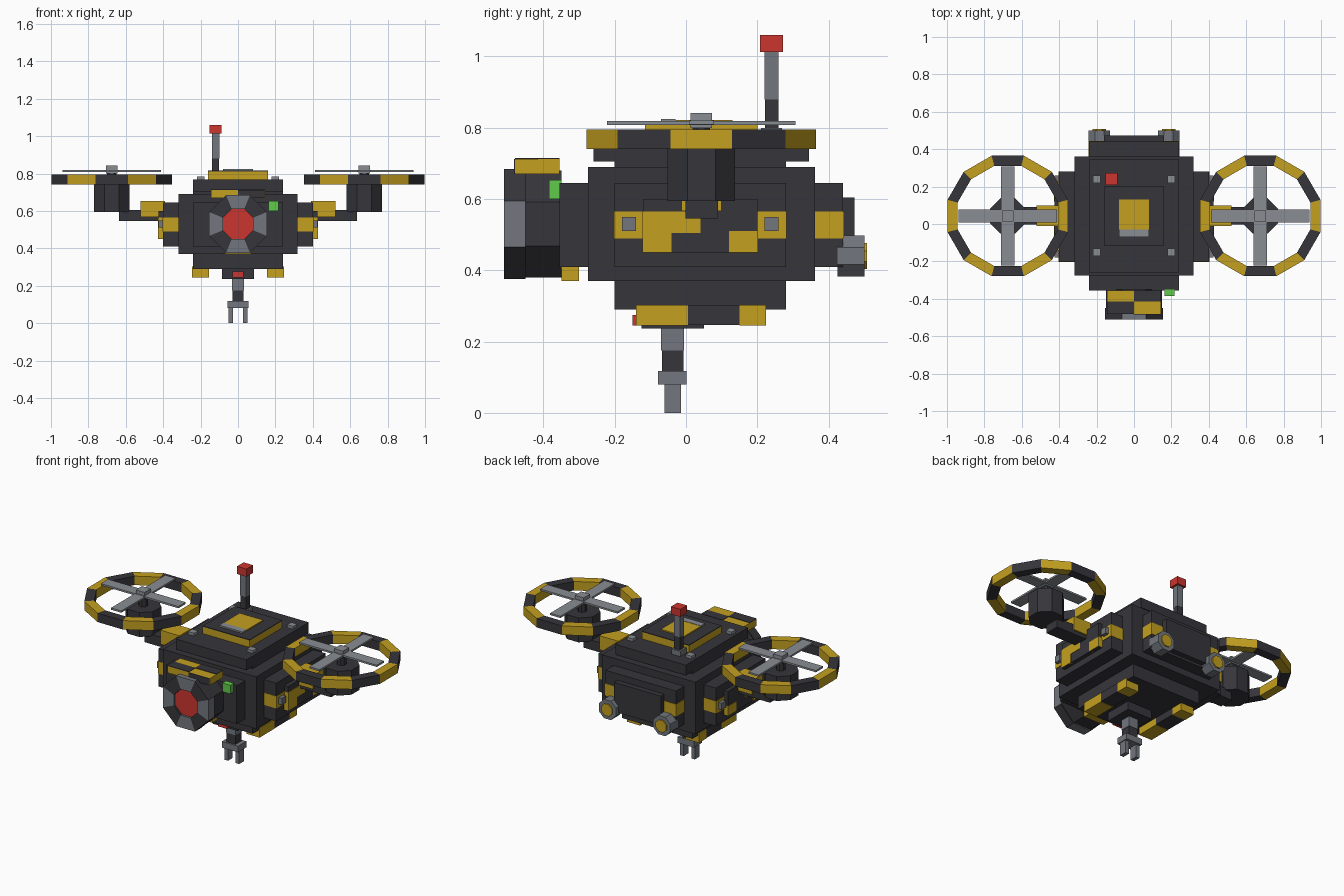
import bpy, bmesh
from math import pi, cos, sin, tan
from mathutils import Matrix

cube = bpy.data.objects.get("Cube")
if cube:
    bpy.data.objects.remove(cube)


def material(name, r, g, b):
    m = bpy.data.materials.new(name)
    m.use_nodes = True
    m.diffuse_color = (r, g, b, 1)
    m.node_tree.nodes["Principled BSDF"].inputs["Base Color"].default_value = (r, g, b, 1)
    return m


DARK = material("charcoal", 0.037, 0.036, 0.043)
YELLOW = material("warning yellow", 0.55, 0.35, 0.014)
GRAY = material("steel gray", 0.17, 0.185, 0.21)
LIGHT = material("light steel", 0.25, 0.27, 0.29)
RED = material("signal red", 0.6, 0.035, 0.028)
GREEN = material("signal green", 0.12, 0.6, 0.07)
CY = 0.043  # hull centre along y


def finish(name, bm, *mats):
    mesh = bpy.data.meshes.new(name)
    bmesh.ops.recalc_face_normals(bm, faces=bm.faces)
    bm.to_mesh(mesh)
    bm.free()
    ob = bpy.data.objects.new(name, mesh)
    for m in mats:
        mesh.materials.append(m)
    bpy.context.collection.objects.link(ob)
    return ob


def box(name, mat, x, y, z):
    """Box from (low, high) pairs."""
    bm = bmesh.new()
    size = [p[1] - p[0] for p in (x, y, z)]
    mid = [sum(p) / 2 for p in (x, y, z)]
    bmesh.ops.create_cube(bm, size=1, matrix=Matrix.Translation(mid) @ Matrix.Diagonal((*size, 1)))
    return finish(name, bm, mat)


def pair(name, mat, x, y, z):
    """The same box on both sides."""
    box("left_" + name, mat, x, y, z)
    box("right_" + name, mat, (-x[1], -x[0]), y, z)


def prism(name, mat, apothem, depth, place, sides=8):
    """Flat-sided prism along local z with a face towards local +x."""
    bm = bmesh.new()
    r = apothem / cos(pi / sides)
    bmesh.ops.create_cone(bm, cap_ends=True, segments=sides, radius1=r, radius2=r, depth=depth,
                          matrix=place @ Matrix.Rotation(pi / sides, 4, "Z"))
    return finish(name, bm, mat)


def ring(name, outer, inner, depth, place, sides, mats):
    """Segmented ring whose segments alternate between two materials."""
    bm = bmesh.new()
    for i in range(sides):
        corners = []
        for a in (i - 0.5, i + 0.5):
            ang = a * 2 * pi / sides
            for r in (outer, inner):
                for h in (-depth / 2, depth / 2):
                    rr = r / cos(pi / sides)
                    corners.append(bm.verts.new(place @ Matrix.Translation((rr * cos(ang), rr * sin(ang), h)).translation))
        c = corners
        for quad in ((0, 1, 5, 4), (2, 6, 7, 3), (1, 3, 7, 5), (0, 4, 6, 2)):
            bm.faces.new([c[k] for k in quad]).material_index = i % 2
    bmesh.ops.remove_doubles(bm, verts=bm.verts, dist=0.0001)
    return finish(name, bm, *mats)


# Stepped hull
S = (-0.24, 0.24)
box("hull_core", DARK, (-0.317, 0.317), (-0.275, 0.362), (0.37, 0.69))
box("hull_front_panel", DARK, S, (-0.355, -0.27), (0.41, 0.645))
box("hull_back_panel", DARK, S, (0.36, 0.44), (0.41, 0.645))
box("back_hatch", DARK, (-0.16, 0.16), (0.44, 0.473), (0.425, 0.605))
box("hull_neck", DARK, S, (-0.2, 0.28), (0.68, 0.71))
box("hull_roof", DARK, S, (-0.26, 0.345), (0.705, 0.768))
box("hull_belly", DARK, S, (-0.2, 0.28), (0.29, 0.38))
pair("side_panel", DARK, (0.31, 0.4), (-0.2, 0.28), (0.41, 0.645))
pair("side_hatch", DARK, (0.4, 0.425), (-0.12, 0.2), (0.45, 0.6))

# Roof hatch with yellow rim and badge plate
box("roof_hatch_rim", YELLOW, (-0.16, 0.16), (-0.115, 0.2), (0.765, 0.81))
box("roof_hatch_top", DARK, (-0.16, 0.16), (-0.115, 0.2), (0.81, 0.815))
box("roof_hatch_badge", YELLOW, (-0.08, 0.08), (-0.03, 0.13), (0.815, 0.822))
box("roof_hatch_handle", LIGHT, (-0.08, 0.08), (-0.07, -0.03), (0.815, 0.824))
for y in (-0.15, 0.24):
    pair("roof_bolt", LIGHT, (0.18, 0.22), (y - 0.02, y + 0.02), (0.765, 0.785))

# Yellow side markings and bolts
for y in (-0.2, 0.2):
    pair("side_corner_band", YELLOW, (0.315, 0.403), (y - 0.002, y + 0.082), (0.49, 0.565))
    pair("side_bolt", GRAY, (0.4, 0.425), (y + 0.02, y + 0.06), (0.51, 0.55))
pair("side_patch_front", YELLOW, (0.4, 0.428), (-0.122, -0.04), (0.45, 0.565))
pair("side_patch_middle", YELLOW, (0.42, 0.428), (-0.04, 0.04), (0.505, 0.565))
pair("side_patch_back", YELLOW, (0.4, 0.428), (0.12, 0.202), (0.45, 0.51))
pair("back_corner_band", YELLOW, (0.16, 0.243), (0.36, 0.443), (0.49, 0.565))

# Front eye: dark barrel, segmented ring and red lens
to_front = Matrix.Rotation(pi / 2, 4, "X")


def facing(x, y, z):
    return Matrix.Translation((x, y, z)) @ to_front


prism("eye_barrel", DARK, 0.15, 0.11, facing(0, -0.405, 0.53))
ring("eye_ring", 0.155, 0.08, 0.06, facing(0, -0.48, 0.53), 8, (GRAY, DARK))
prism("eye_lens", RED, 0.083, 0.03, facing(0, -0.482, 0.53))
box("chin_marker", YELLOW, (-0.07, 0.07), (-0.35, -0.3), (0.37, 0.412))
box("status_light", GREEN, (0.163, 0.217), (-0.385, -0.35), (0.6, 0.653))

# Brow over the eye with a painted checker on top
brow = box("brow", YELLOW, (-0.145, 0.145), (-0.48, -0.355), (0.67, 0.712))
box("brow_front_plate", DARK, (0, 0.143), (-0.483, -0.48), (0.67, 0.712))
box("brow_top_plate_front", DARK, (-0.145, 0), (-0.48, -0.415), (0.712, 0.715))
box("brow_top_plate_back", DARK, (0, 0.145), (-0.415, -0.355), (0.712, 0.715))

# Belly skids, turret and claw
pair("skid_front", YELLOW, (0.155, 0.245), (-0.14, 0.005), (0.245, 0.303))
pair("skid_middle", DARK, (0.155, 0.245), (0.005, 0.15), (0.247, 0.303))
pair("skid_back", YELLOW, (0.155, 0.245), (0.15, 0.225), (0.245, 0.303))
box("claw_turret", DARK, (-0.085, 0.085), (-0.125, 0.05), (0.237, 0.295))
box("turret_light", RED, (-0.03, 0.03), (-0.15, -0.12), (0.245, 0.275))
box("claw_stem_upper", GRAY, (-0.032, 0.032), (-0.07, -0.005), (0.175, 0.24))
box("claw_stem_lower", DARK, (-0.03, 0.03), (-0.068, -0.007), (0.115, 0.175))
box("claw_palm", GRAY, (-0.055, 0.055), (-0.078, 0.002), (0.08, 0.118))
pair("claw_finger", GRAY, (0.026, 0.05), (-0.06, -0.014), (0, 0.08))

# Antenna
AX, AY = -0.12, 0.24
for part, mat, half, low, high in (("base", GRAY, 0.03, 0.765, 0.8), ("lower_mast", DARK, 0.019, 0.8, 0.88),
                                   ("upper_mast", GRAY, 0.02, 0.88, 1.015), ("beacon", RED, 0.032, 1.013, 1.06)):
    box("antenna_" + part, mat, (AX - half, AX + half), (AY - half, AY + half), (low, high))

# Arms
pair("arm_cuff", YELLOW, (0.39, 0.52), (-0.012, 0.1), (0.567, 0.653))
pair("arm_beam", DARK, (0.4, 0.635), (-0.002, 0.09), (0.545, 0.605))

# Rotors and rear thrusters, once per side
for side, s in (("left", 1), ("right", -1)):
    x = 0.675 * s

    def at(z):
        return Matrix.Translation((x, CY, z))

    prism(side + "_motor", DARK, 0.095, 0.15, at(0.67))
    prism(side + "_rotor_shaft", DARK, 0.025, 0.08, at(0.78))
    ring(side + "_rotor_guard", 0.322, 0.268, 0.055, at(0.768), 12, (YELLOW, DARK))
    box(side + "_blade_across", LIGHT, (x - 0.264, x + 0.264), (CY - 0.035, CY + 0.035), (0.809, 0.82))
    box(side + "_blade_along", LIGHT, (x - 0.035, x + 0.035), (CY - 0.264, CY + 0.264), (0.808, 0.819))
    box(side + "_rotor_hub", LIGHT, (x - 0.03, x + 0.03), (CY - 0.03, CY + 0.03), (0.8, 0.842))
    tx = 0.185 * s
    prism(side + "_thruster", GRAY, 0.058, 0.075, facing(tx, 0.463, 0.44))
    prism(side + "_thruster_flame", YELLOW, 0.036, 0.01, facing(tx, 0.503, 0.44))
